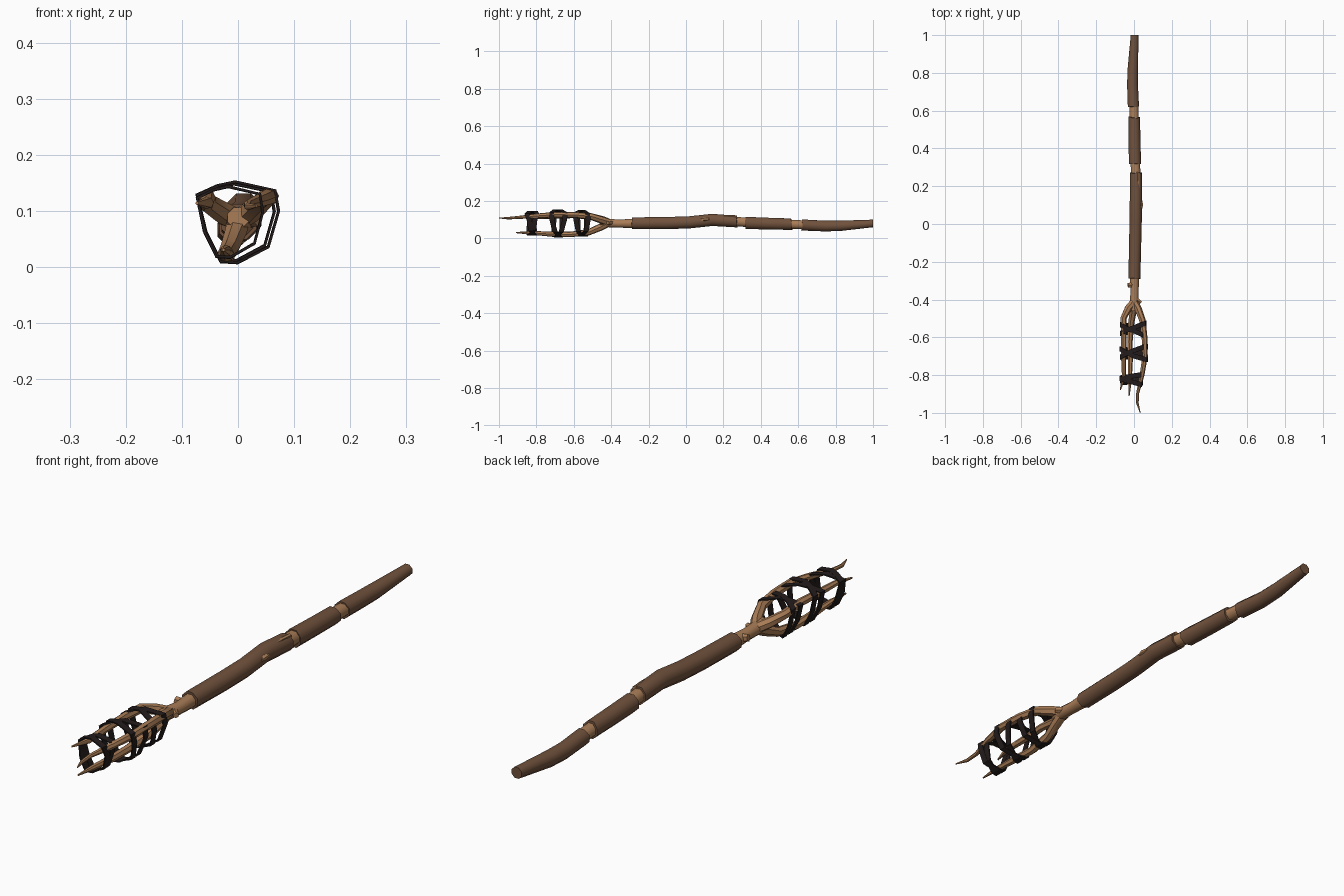
import bpy, bmesh, math, random
from mathutils import Vector

random.seed(4)


def material(name, rgb):
    m = bpy.data.materials.new(name)
    m.diffuse_color = (*rgb, 1)
    return m


BARK = material("bark brown", (0.165, 0.084, 0.046))
WOOD = material("bare wood", (0.40, 0.205, 0.095))
CORD = material("black cord", (0.017, 0.011, 0.011))


def finish(bm, name, mat, angle):
    bmesh.ops.recalc_face_normals(bm, faces=bm.faces)
    me = bpy.data.meshes.new(name)
    bm.to_mesh(me)
    bm.free()
    ob = bpy.data.objects.new(name, me)
    bpy.context.collection.objects.link(ob)
    me.materials.append(mat)
    bpy.ops.object.select_all(action='DESELECT')
    ob.select_set(True)
    bpy.context.view_layer.objects.active = ob
    bpy.ops.object.shade_smooth_by_angle(angle=math.radians(angle))
    return ob


def limb(name, path, mat, sides=8, rag=(0, 0)):
    """Tapered tube through (x, y, z, radius) points; rag makes the ends uneven."""
    bm = bmesh.new()
    pts = [Vector(p[:3]) for p in path]
    rings = []
    last = len(pts) - 1
    for i, p in enumerate(pts):
        t = (pts[min(i + 1, last)] - pts[max(i - 1, 0)]).normalized()
        if i in (0, last) and abs(t.y) > 0.85:
            t = Vector((0, math.copysign(1, t.y), 0))
        side = t.cross(Vector((0, 0, 1))).normalized()
        up = side.cross(t)
        ragged = rag[0] if i == 0 else rag[1] if i == last else 0
        ring = []
        for k in range(sides):
            a = math.tau * (k + 0.5) / sides
            v = p + (side * math.cos(a) + up * math.sin(a)) * path[i][3]
            ring.append(bm.verts.new(v + t * random.uniform(-ragged, ragged)))
        rings.append(ring)
    for r, s in zip(rings, rings[1:]):
        for k in range(sides):
            n = (k + 1) % sides
            bm.faces.new((r[k], r[n], s[n], s[k]))
    bm.faces.new(rings[0])
    bm.faces.new(rings[-1])
    return finish(bm, name, mat, 50)


# Bare core that shows in the gaps and at the neck
limb("core", [(0, -0.46, 0.088, 0.02), (0, -0.42, 0.083, 0.025), (0.003, -0.36, 0.079, 0.023),
              (0.002, -0.28, 0.080, 0.027), (0.008, 0, 0.084, 0.026), (0.011, 0.15, 0.098, 0.026),
              (0.009, 0.27, 0.090, 0.027), (0.004, 0.4, 0.08, 0.027), (0, 0.6, 0.074, 0.026),
              (-0.006, 0.76, 0.067, 0.02), (0.003, 0.97, 0.078, 0.015)], WOOD)

# Bark sleeves
limb("bark_long", [(0.002, -0.285, 0.081, 0.034), (0.006, -0.1, 0.082, 0.035),
                   (0.009, 0.02, 0.086, 0.035), (0.010, 0.14, 0.099, 0.035),
                   (0.010, 0.272, 0.090, 0.034)], BARK, rag=(0.006, 0.005))
limb("bark_middle", [(0.005, 0.322, 0.083, 0.035), (0.003, 0.44, 0.079, 0.034),
                     (0.001, 0.565, 0.076, 0.033)], BARK, rag=(0.006, 0.006))
limb("bark_end", [(-0.003, 0.618, 0.072, 0.032), (-0.008, 0.74, 0.066, 0.031),
                  (-0.006, 0.82, 0.067, 0.030), (0.003, 1.0, 0.080, 0.022)],
     BARK, rag=(0.006, 0))

# Cut knots and the peeled strip on the bark
limb("peeled_strip", [(0.022, 0.185, 0.119, 0.007), (0.022, 0.23, 0.117, 0.009),
                      (0.022, 0.274, 0.114, 0.009)], WOOD, 6)
limb("bark_knot", [(0.036, 0.08, 0.10, 0.008), (0.039, 0.10, 0.103, 0.011),
                   (0.038, 0.125, 0.104, 0.007)], WOOD, 6)
limb("neck_stub_left", [(0, -0.32, 0.083, 0.017), (-0.032, -0.325, 0.09, 0.013)], WOOD, 6)
limb("neck_stub_right", [(0.008, -0.395, 0.085, 0.016), (0.036, -0.418, 0.083, 0.010)], WOOD, 6)

# Three prongs of the claw
limb("prong_right", [(0, -0.41, 0.084, 0.02), (0.022, -0.45, 0.098, 0.02),
                     (0.044, -0.51, 0.118, 0.018), (0.055, -0.60, 0.126, 0.016),
                     (0.058, -0.70, 0.127, 0.015), (0.042, -0.80, 0.120, 0.013),
                     (0.018, -0.90, 0.112, 0.008), (0.018, -0.95, 0.108, 0.007),
                     (0.033, -1.0, 0.109, 0.002)], WOOD, 7)
limb("prong_left", [(0, -0.41, 0.084, 0.02), (-0.03, -0.445, 0.099, 0.02),
                    (-0.057, -0.50, 0.116, 0.017), (-0.054, -0.60, 0.123, 0.015),
                    (-0.056, -0.70, 0.119, 0.014), (-0.054, -0.81, 0.115, 0.011),
                    (-0.073, -0.88, 0.114, 0.003)], WOOD, 7)
limb("prong_bottom", [(0, -0.41, 0.082, 0.02), (-0.004, -0.455, 0.061, 0.02),
                      (-0.015, -0.52, 0.033, 0.017), (-0.022, -0.62, 0.021, 0.015),
                      (-0.02, -0.72, 0.023, 0.014), (-0.022, -0.83, 0.030, 0.010),
                      (-0.026, -0.91, 0.031, 0.003)], WOOD, 7)

# Cord loops: a rounded triangle around the prongs, (x, z)
LOOP = [(-0.076, 0.13), (-0.038, 0.147), (-0.005, 0.154), (0.068, 0.138), (0.075, 0.10),
        (0.056, 0.035), (0.0, 0.006), (-0.032, 0.008), (-0.06, 0.06)]


def cord(name, y, tilt, lean, sx, sz, cx=0.0, width=0.026, thick=0.005):
    bm = bmesh.new()
    rows = []
    for x, z in LOOP:
        dx, dz = x * sx, (z - 0.085) * sz
        yy = y + tilt * x / 0.07 + lean * (z - 0.085) / 0.07 + random.uniform(-0.004, 0.004)
        inner = 1 - thick / math.hypot(dx, dz)
        rows.append([bm.verts.new((cx + dx * s, yy + w, 0.085 + dz * s))
                     for s, w in ((1, -width / 2), (1, width / 2),
                                  (inner, width / 2), (inner, -width / 2))])
    for i, r in enumerate(rows):
        s = rows[(i + 1) % len(rows)]
        for k in range(4):
            n = (k + 1) % 4
            bm.faces.new((r[k], r[n], s[n], s[k]))
    finish(bm, name, CORD, 25)


# Each binding is a pair of crossed loops: y, tilt, lean, x scale, z scale, x centre
BINDINGS = [(-0.555, 0.028, 0.006, 0.93, 0.95, -0.003),
            (-0.682, 0.026, 0.010, 0.99, 1.0, 0),
            (-0.820, 0.012, 0.012, 0.80, 0.88, -0.014)]
for i, (y, tilt, lean, sx, sz, cx) in enumerate(BINDINGS):
    cord(f"cord_{i + 1}_a", y, tilt, lean, sx, sz, cx)
    cord(f"cord_{i + 1}_b", y - 0.005, -tilt, -lean, sx * 1.012, sz * 1.012, cx)
